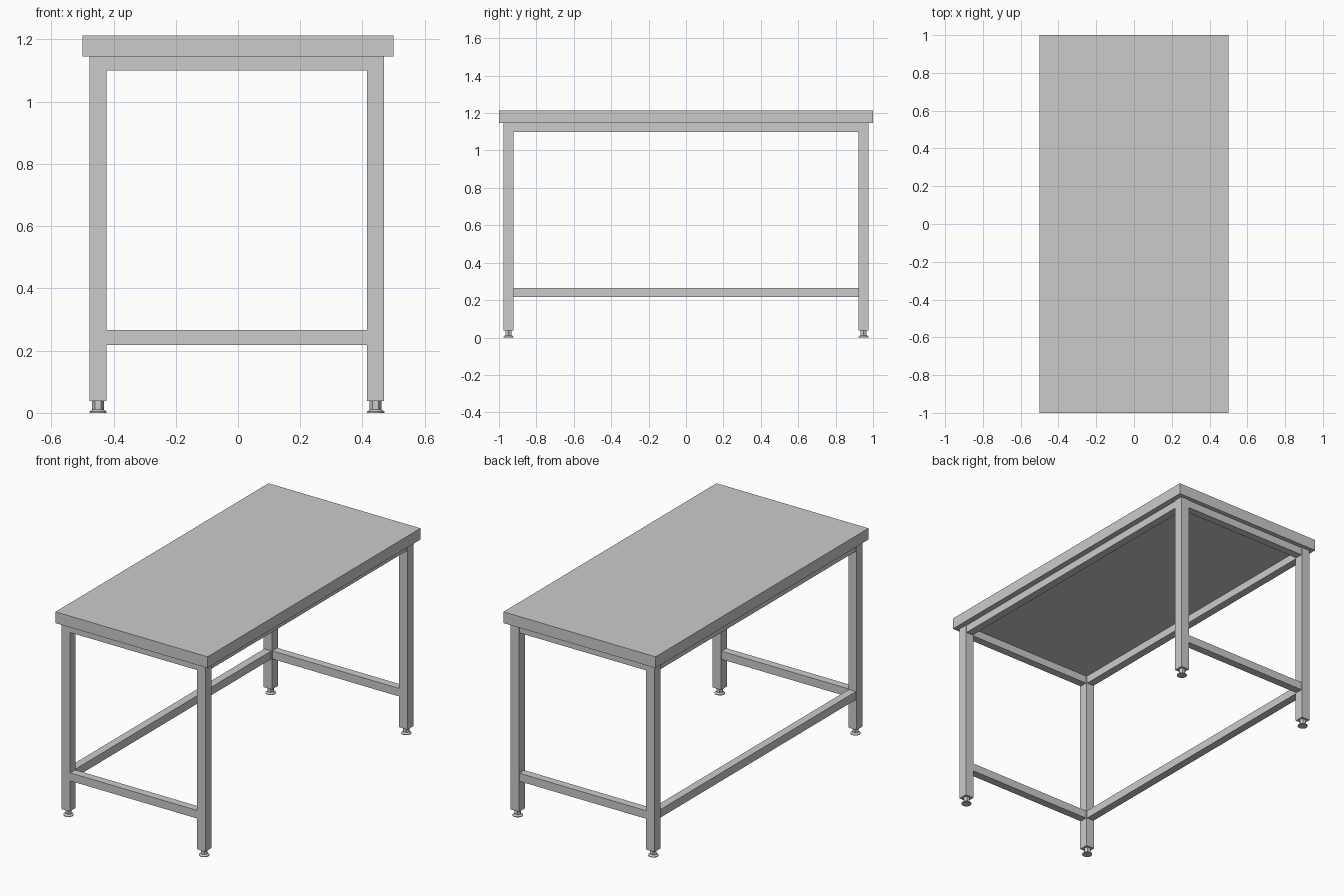
import bpy, bmesh
from mathutils import Matrix

if "Cube" in bpy.data.objects:
    bpy.data.objects.remove(bpy.data.objects["Cube"])


def finish(name, bm):
    bmesh.ops.recalc_face_normals(bm, faces=bm.faces)
    me = bpy.data.meshes.new(name)
    bm.to_mesh(me)
    bm.free()
    ob = bpy.data.objects.new(name, me)
    bpy.context.collection.objects.link(ob)
    return ob


def box(name, x0, x1, y0, y1, z0, z1):
    bm = bmesh.new()
    centre = Matrix.Translation(((x0 + x1) / 2, (y0 + y1) / 2, (z0 + z1) / 2))
    size = Matrix.Diagonal((x1 - x0, y1 - y0, z1 - z0, 1))
    bmesh.ops.create_cube(bm, size=1, matrix=centre @ size)
    return finish(name, bm)


def add_cone(bm, x, y, z0, z1, r0, r1, sides):
    bmesh.ops.create_cone(bm, cap_ends=True, segments=sides, radius1=r0, radius2=r1,
                          depth=z1 - z0, matrix=Matrix.Translation((x, y, (z0 + z1) / 2)))


LEG = 0.0555              # leg tube width
H = LEG / 2
R = 0.0235                # half width of rails
XS = {"left": -0.450, "right": 0.442}
YS = {"front": -0.949, "back": 0.949}
TOP_Z = 1.146
LOW = (0.218, 0.266)
HIGH = (1.10, TOP_Z)

# worktop slab
box("worktop", -0.5, 0.5, -1, 1, TOP_Z, 1.213)

# legs with levelling feet
for yn, y in YS.items():
    for xn, x in XS.items():
        box(f"{yn}_{xn}_leg", x - H, x + H, y - H, y + H, 0.038, TOP_Z)
        bm = bmesh.new()
        add_cone(bm, x, y, 0.0, 0.004, 0.028, 0.028, 24)
        add_cone(bm, x, y, 0.004, 0.011, 0.028, 0.018, 24)
        # hexagonal adjuster, corners facing left and right
        hexa = Matrix.Translation((x, y, 0.0245)) @ Matrix.Rotation(1.5708, 4, 'Z')
        bmesh.ops.create_cone(bm, cap_ends=True, segments=6, radius1=0.019,
                              radius2=0.019, depth=0.027, matrix=hexa)
        finish(f"{yn}_{xn}_foot", bm)

# end rails, upper and lower
for yn, y in YS.items():
    for level, z in (("upper", HIGH), ("lower", LOW)):
        box(f"{yn}_{level}_rail", XS["left"] + H, XS["right"] - H, y - R, y + R, *z)

# long rails: upper on both sides, lower on the left side only
for name, xn, z in (("left_upper_rail", "left", HIGH), ("right_upper_rail", "right", HIGH),
                    ("left_lower_rail", "left", LOW)):
    x = XS[xn]
    box(name, x - R, x + R, YS["front"] + H, YS["back"] - H, *z)
